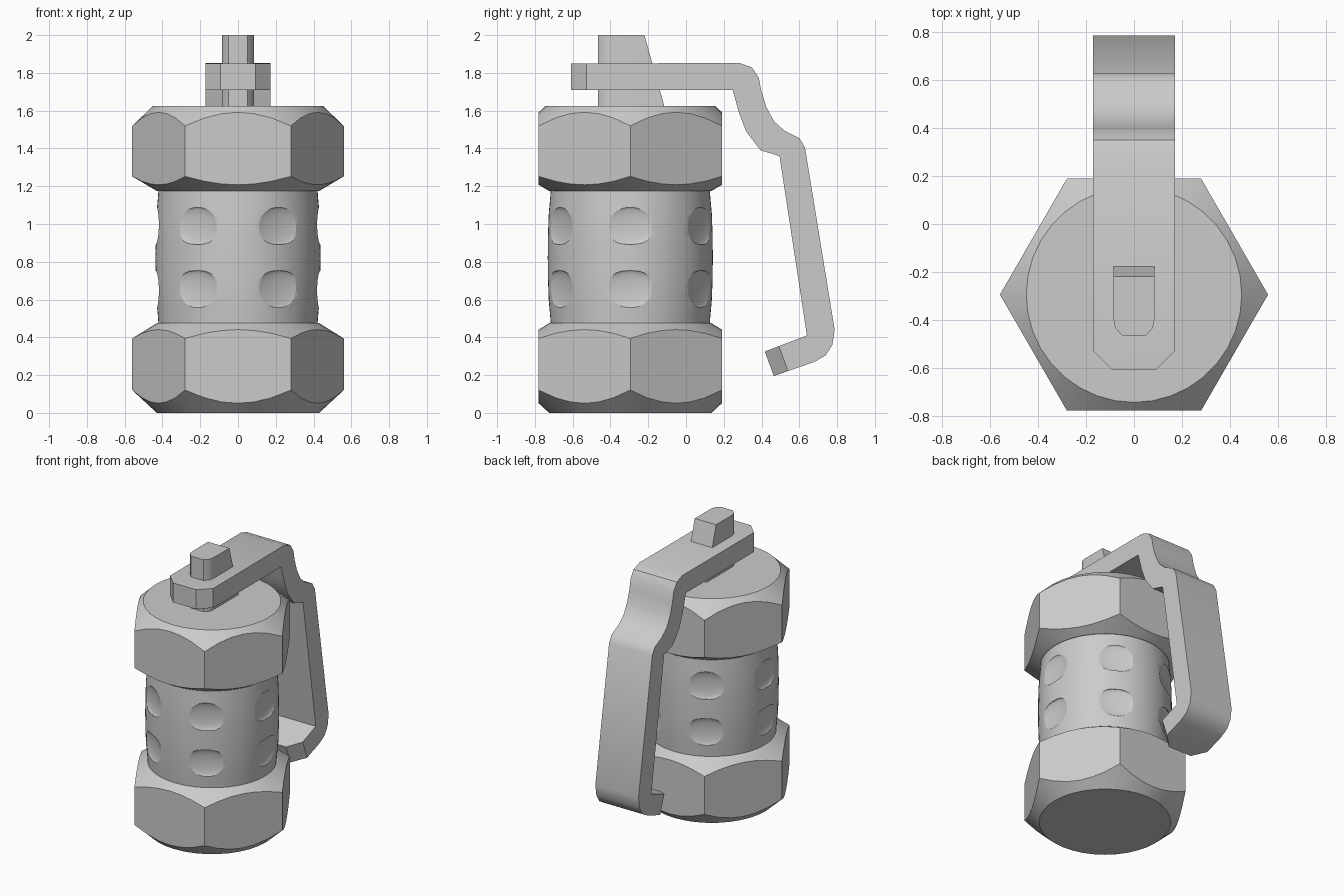
import bpy, bmesh, math
from mathutils import Matrix, Vector

cube = bpy.data.objects.get("Cube")
if cube:
    bpy.data.objects.remove(cube, do_unlink=True)

AXIS_Y = -0.295  # the vessel axis sits in front of the origin

metal = bpy.data.materials.new("grey metal")
metal.use_nodes = True
metal.diffuse_color = (0.6, 0.6, 0.6, 1)
metal.node_tree.nodes["Principled BSDF"].inputs["Base Color"].default_value = (0.6, 0.6, 0.6, 1)


def make(name, bm):
    bmesh.ops.recalc_face_normals(bm, faces=bm.faces)
    mesh = bpy.data.meshes.new(name)
    bm.to_mesh(mesh)
    bm.free()
    mesh.materials.append(metal)
    obj = bpy.data.objects.new(name, mesh)
    bpy.context.collection.objects.link(obj)
    return obj


def activate(obj):
    bpy.ops.object.select_all(action='DESELECT')
    obj.select_set(True)
    bpy.context.view_layer.objects.active = obj


def smooth(obj, angle=25):
    activate(obj)
    bpy.ops.object.shade_smooth_by_angle(angle=math.radians(angle))


def combine(obj, cutter, operation):
    mod = obj.modifiers.new("cut", 'BOOLEAN')
    mod.operation, mod.object, mod.solver = operation, cutter, 'EXACT'
    activate(obj)
    bpy.ops.object.modifier_apply(modifier=mod.name)
    bpy.data.objects.remove(cutter, do_unlink=True)


def loft(name, rings):
    """Skin a list of equal-length point rings and cap both ends."""
    bm = bmesh.new()
    loops = [[bm.verts.new(p) for p in ring] for ring in rings]
    n = len(loops[0])
    for a, b in zip(loops, loops[1:]):
        for i in range(n):
            j = (i + 1) % n
            bm.faces.new((a[i], a[j], b[j], b[i]))
    bm.faces.new(loops[0][::-1])
    bm.faces.new(loops[-1])
    return make(name, bm)


def turned(name, profile, sides=36):
    """Solid of revolution about the vessel axis from (radius, z) pairs."""
    turn = [math.tau * i / sides for i in range(sides)]
    return loft(name, [[(r * math.cos(a), AXIS_Y + r * math.sin(a), z) for a in turn]
                       for r, z in profile])


def hex_nut(name, profile):
    z0, z1 = profile[0][1], profile[-1][1]
    nut = turned(name, [(0.56, z0 - 0.05), (0.56, z1 + 0.05)], 6)
    combine(nut, turned("nut_chamfer", profile), 'INTERSECT')
    smooth(nut)


# Hexagonal nuts with turned chamfers
hex_nut("lower_nut", [(0.43, 0), (0.57, 0.13), (0.57, 0.388), (0.43, 0.475)])
hex_nut("upper_nut", [(0.43, 1.175), (0.57, 1.258), (0.57, 1.51), (0.45, 1.625)])

# Slightly barrelled sleeve with two rows of shallow dimples
sleeve = turned("sleeve", [(0.42, 0.45), (0.423, 0.5), (0.432, 0.6), (0.436, 0.72),
                           (0.437, 0.82), (0.436, 0.93), (0.432, 1.05),
                           (0.423, 1.15), (0.42, 1.2)], 72)
bm = bmesh.new()
for z in (0.655, 0.99):
    for k in range(6):
        place = (Matrix.Translation((0, AXIS_Y, z)) @ Matrix.Rotation(k * math.pi / 3, 4, 'Z')
                 @ Matrix.Translation((0.432, 0, 0)) @ Matrix.Diagonal((0.02, 0.15, 0.1, 1)))
        bmesh.ops.create_uvsphere(bm, u_segments=32, v_segments=20, radius=1, matrix=place)
combine(sleeve, make("dimple_cutter", bm), 'DIFFERENCE')
smooth(sleeve)

# Stem with a rounded front and a sloping back
half = [(0.085, -0.40), (0.078, -0.435), (0.05, -0.465)]
front = half + [(-x, y) for x, y in reversed(half)]
smooth(loft("stem", [[(x, y, z) for x, y in [(0.085, back)] + front + [(-0.085, back)]]
                     for z, back in ((1.6, -0.108), (2.0, -0.22))]), 40)

# Bent lever: side outline extruded across x
outline = [(-0.608, 1.71), (-0.608, 1.85), (0.285, 1.852), (0.35, 1.828), (0.385, 1.775),
           (0.4, 1.7), (0.425, 1.62), (0.465, 1.545), (0.52, 1.495), (0.6, 1.455),
           (0.63, 1.405), (0.787, 0.44), (0.775, 0.36), (0.74, 0.305), (0.68, 0.27),
           (0.465, 0.195), (0.417, 0.325), (0.64, 0.41), (0.495, 1.36), (0.395, 1.39),
           (0.318, 1.49), (0.28, 1.59), (0.247, 1.71)]
lever = loft("lever", [[(x, y, z) for y, z in outline] for x in (-0.172, 0.172)])

# Clip the corners at both ends of the lever
bm = bmesh.new()
bm.from_mesh(lever.data)
ends = [Vector(outline[i]) for i in (0, 1, 15, 16)]


def on_end(v):
    return any((v.co.yz - e).length < 1e-4 for e in ends)


corners = [e for e in bm.edges if all(on_end(v) for v in e.verts)
           and abs(e.verts[0].co.x - e.verts[1].co.x) < 1e-4]
bmesh.ops.bevel(bm, geom=corners, offset=0.08, segments=1, affect='EDGES')
bm.to_mesh(lever.data)
bm.free()
smooth(lever, 35)
